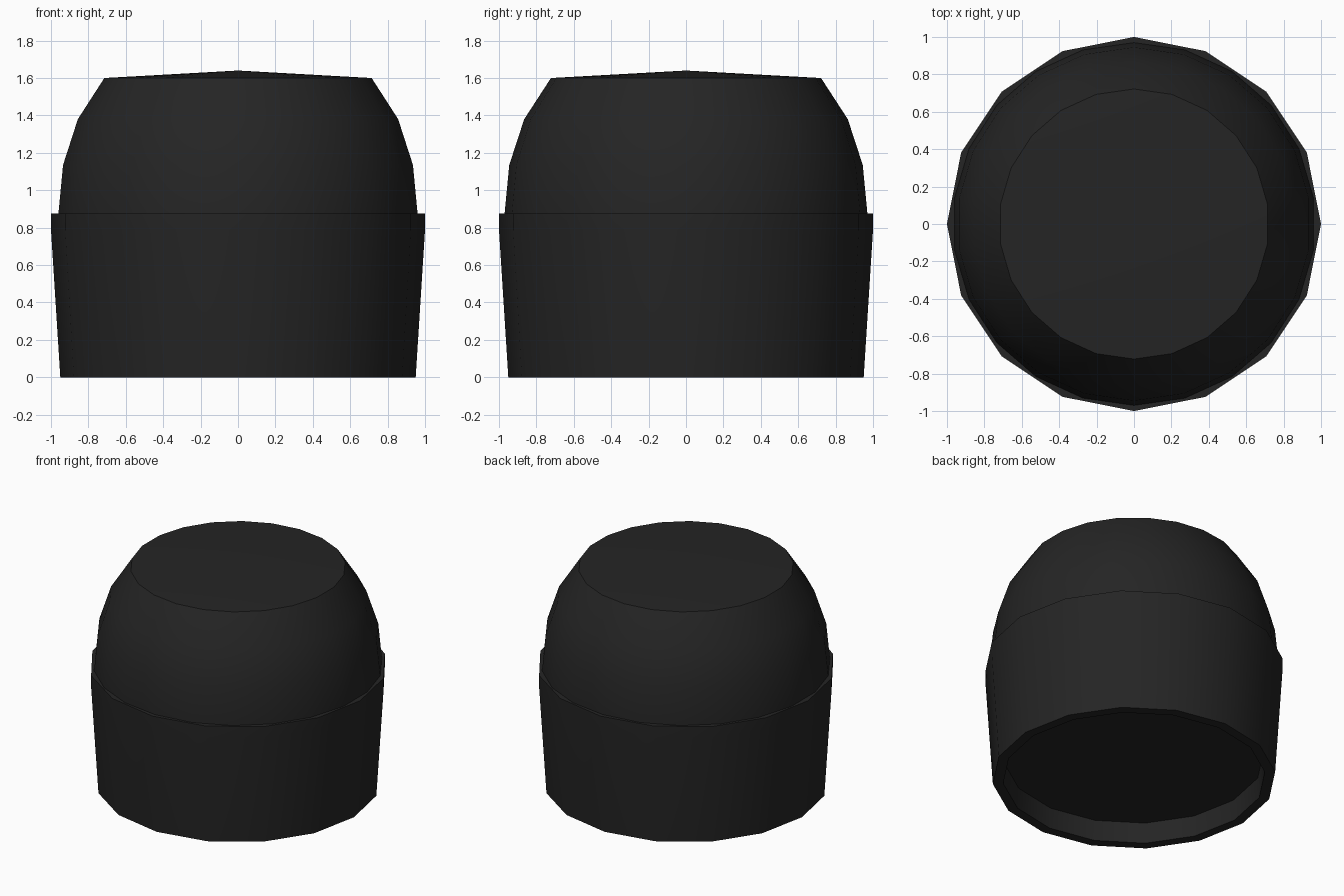
import bpy
import bmesh
from math import cos, sin, tau, pi, radians

cube = bpy.data.objects.get("Cube")
if cube:
    bpy.data.objects.remove(cube, do_unlink=True)

black = bpy.data.materials.new("matte black")
black.use_nodes = True
colour = (0.018, 0.018, 0.018, 1)
black.diffuse_color = colour
bsdf = black.node_tree.nodes["Principled BSDF"]
bsdf.inputs["Base Color"].default_value = colour
bsdf.inputs["Roughness"].default_value = 0.7


def lathe(name, profile, sides):
    """Turn a (radius, height) profile around z; zero radius makes a pole."""
    bm = bmesh.new()
    rings = []
    for r, z in profile:
        if r == 0:
            rings.append([bm.verts.new((0, 0, z))] * sides)
        else:
            angles = [pi / 2 + tau * i / sides for i in range(sides)]
            rings.append([bm.verts.new((r * cos(a), r * sin(a), z)) for a in angles])
    for low, high in zip(rings, rings[1:]):
        for i in range(sides):
            j = (i + 1) % sides
            corners = dict.fromkeys((low[i], low[j], high[j], high[i]))
            bm.faces.new(list(corners))
    bmesh.ops.recalc_face_normals(bm, faces=bm.faces)
    mesh = bpy.data.meshes.new(name)
    bm.to_mesh(mesh)
    bm.free()
    mesh.materials.append(black)
    obj = bpy.data.objects.new(name, mesh)
    bpy.context.collection.objects.link(obj)
    bpy.ops.object.select_all(action="DESELECT")
    obj.select_set(True)
    bpy.context.view_layer.objects.active = obj
    bpy.ops.object.shade_smooth_by_angle(angle=radians(30))
    return obj


# Tapered sleeve with a shallow recess underneath and a flat upper lip
lathe("sleeve", [(0, 0.15), (0.87, 0.15), (0.88, 0), (0.95, 0),
                 (1, 0.79), (1, 0.875), (0.92, 0.875), (0, 0.875)], 16)

# Rounded dome with a slightly conical top, seated in the sleeve
lathe("dome", [(0, 0.8), (0.97, 0.8), (0.97, 0.875), (0.945, 1.135),
               (0.865, 1.38), (0.722, 1.6), (0, 1.64)], 22)
